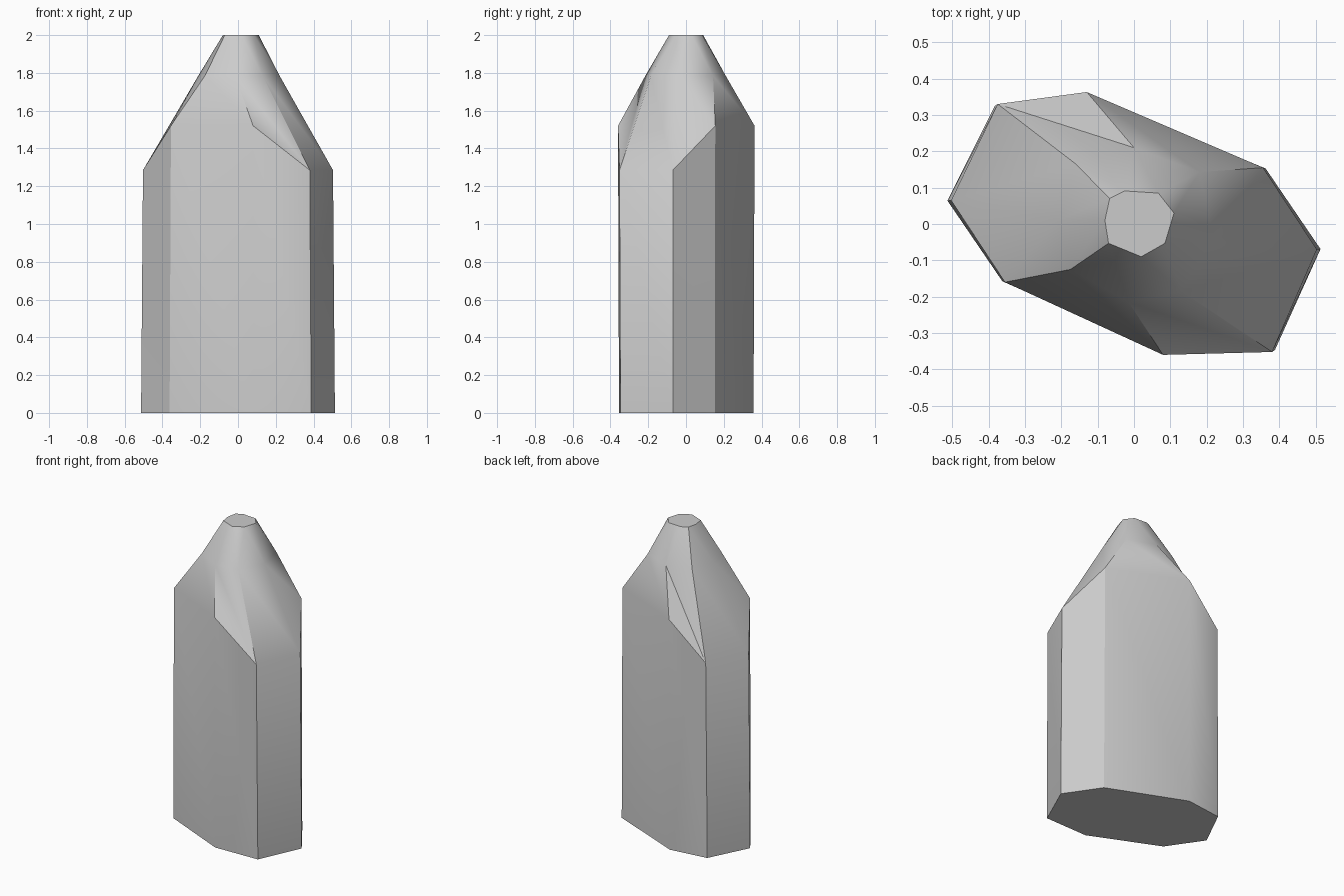
import bpy
import bmesh
import math

# Remove the default object only
default_cube = bpy.data.objects.get("Cube")
if default_cube:
    bpy.data.objects.remove(default_cube, do_unlink=True)

# One stone grey for the whole crystal
stone = bpy.data.materials.new("stone_grey")
stone.use_nodes = True
grey = (0.6, 0.6, 0.6, 1.0)
stone.diffuse_color = grey
shader = next(n for n in stone.node_tree.nodes if n.type == "BSDF_PRINCIPLED")
shader.inputs["Base Color"].default_value = grey

# Eight-sided cross-sections, listed clockwise from the left corner
shoulder = [(-.503, .065), (-.375, .33), (-.13, .363), (.355, .155),
            (.503, -.07), (.38, -.352), (.08, -.36), (-.355, -.16)]
neck = [(-.21, .01), (-.16, .165), (0, .21), (.18, .143),
        (.22, -.035), (.13, -.185), (-.015, -.215), (-.175, -.125)]
tip = [(-.08, .01), (-.067, .07), (-.026, .091), (.067, .085),
       (.11, .03), (.085, -.053), (.02, -.09), (-.07, -.053)]
base = [(x * 1.02, y * 0.985) for x, y in shoulder]

# Shoulder corners step between a low pair and a high pair
low, high = 1.285, 1.52
shoulder_heights = [low, low, high, high] * 2


def add_ring(bm, points, heights):
    return [bm.verts.new((x, y, z)) for (x, y), z in zip(points, heights)]


def bridge(bm, lower, upper):
    """Join two rings with triangles that all lean the same way."""
    count = len(lower)
    for i in range(count):
        j = (i + 1) % count
        bm.faces.new((lower[i], upper[j], lower[j]))
        bm.faces.new((lower[i], upper[i], upper[j]))


# Crystal body: straight shaft, sloped shoulder, tapered neck and flat tip
bm = bmesh.new()
rings = [
    add_ring(bm, base, [0] * 8),
    add_ring(bm, shoulder, shoulder_heights),
    add_ring(bm, neck, [1.785] * 8),
    add_ring(bm, tip, [2] * 8),
]
for lower, upper in zip(rings, rings[1:]):
    bridge(bm, lower, upper)
bm.faces.new(rings[0])
bm.faces.new(rings[-1])
bmesh.ops.recalc_face_normals(bm, faces=bm.faces)

mesh = bpy.data.meshes.new("crystal_shaft")
bm.to_mesh(mesh)
bm.free()
mesh.materials.append(stone)
crystal = bpy.data.objects.new("crystal_shaft", mesh)
bpy.context.collection.objects.link(crystal)

# Soft shading across shallow facets, crisp along the strong ridges
bpy.ops.object.select_all(action="DESELECT")
crystal.select_set(True)
bpy.context.view_layer.objects.active = crystal
bpy.ops.object.shade_smooth_by_angle(angle=math.radians(31))
